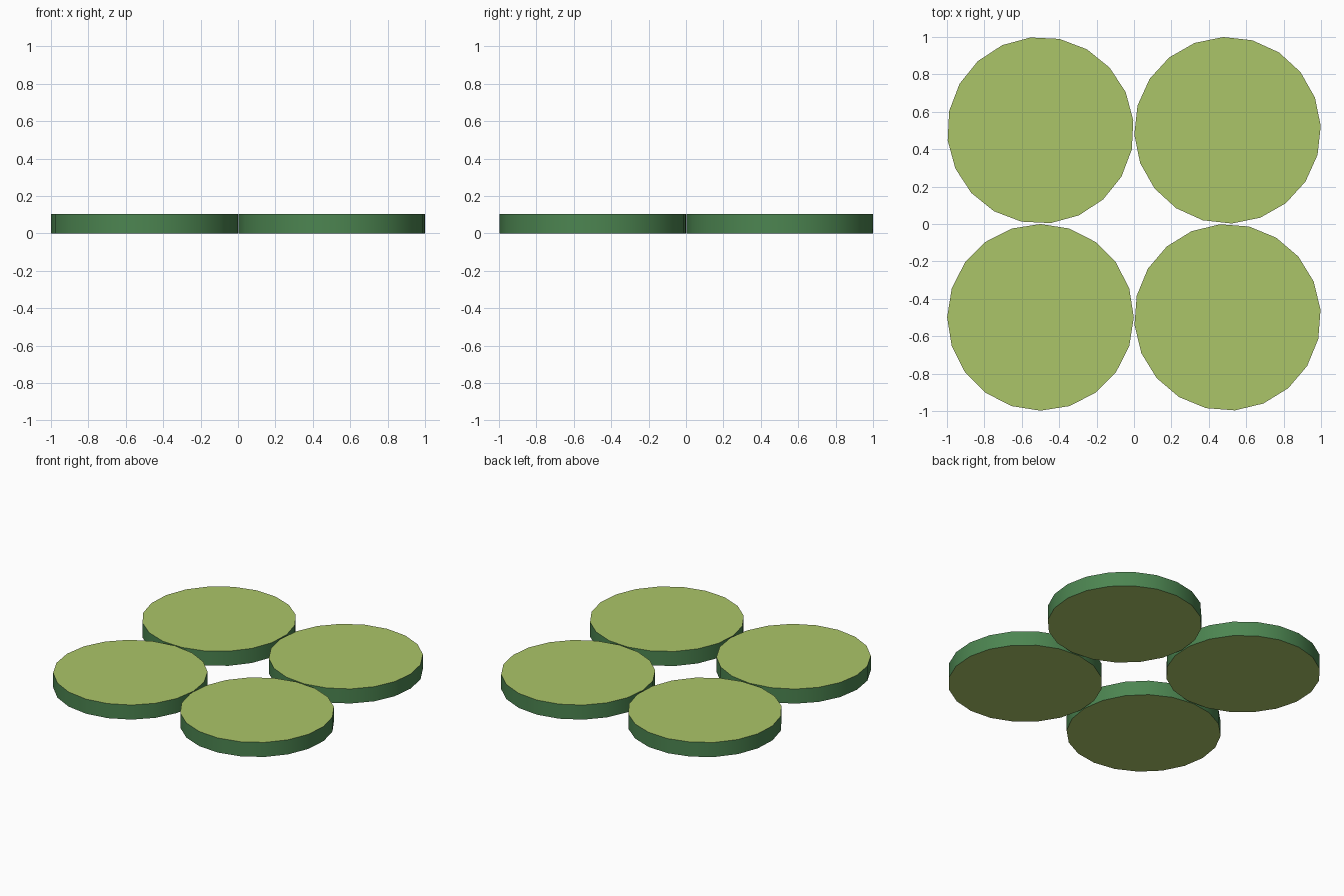
import bpy
import math

if "Cube" in bpy.data.objects:
    bpy.data.objects.remove(bpy.data.objects["Cube"])


def make_material(name, rgb):
    mat = bpy.data.materials.new(name)
    mat.diffuse_color = (*rgb, 1.0)
    mat.use_nodes = True
    mat.node_tree.nodes["Principled BSDF"].inputs["Base Color"].default_value = mat.diffuse_color
    return mat


leaf_green = make_material("yellow_green", (0.41, 0.56, 0.138))
rim_green = make_material("dark_green", (0.073, 0.235, 0.082))

RADIUS = 0.499
HEIGHT = 0.104
SIDES = 20


def make_disc(name, x, y, turn):
    """Flat 20-sided disc with a vertex at the given turn angle (degrees)."""
    bpy.ops.mesh.primitive_cylinder_add(
        vertices=SIDES, radius=RADIUS, depth=HEIGHT,
        location=(x, y, HEIGHT / 2), rotation=(0, 0, math.radians(turn)))
    disc = bpy.context.object
    disc.name = name
    disc.data.materials.append(leaf_green)
    disc.data.materials.append(rim_green)
    # caps are light green, the rim is dark green
    for face in disc.data.polygons:
        face.material_index = 0 if abs(face.normal.z) > 0.5 else 1
    bpy.ops.object.shade_smooth_by_angle(angle=math.radians(30))


# four touching discs, each turned a little differently
make_disc("front_left_disc", -0.5, -0.499, 0)
make_disc("back_right_disc", 0.5, 0.501, 2.6)
make_disc("front_right_disc", 0.5, -0.499, 4.6)
make_disc("back_left_disc", -0.5, 0.501, 6.2)
